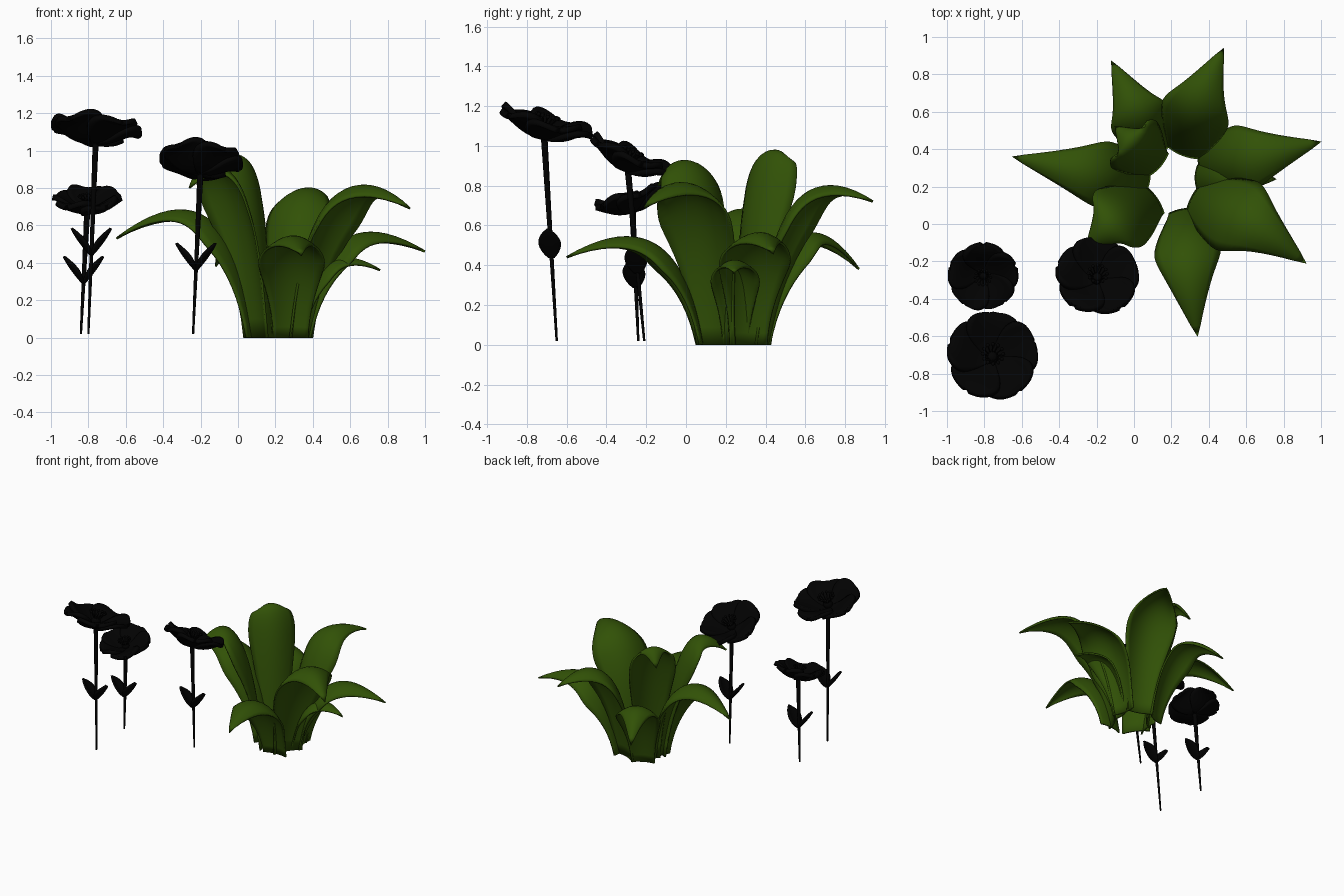
import bpy, bmesh, math, random
from mathutils import Vector, Matrix

random.seed(4)
cube = bpy.data.objects.get("Cube")
if cube:
    bpy.data.objects.remove(cube)


def material(name, rgb):
    m = bpy.data.materials.new(name)
    m.use_nodes = True
    m.diffuse_color = (*rgb, 1)
    bsdf = next(n for n in m.node_tree.nodes if n.type == 'BSDF_PRINCIPLED')
    bsdf.inputs["Base Color"].default_value = (*rgb, 1)
    return m


GREEN = material("leaf green", (0.031, 0.083, 0.002))
BLACK = material("flower black", (0.0005, 0.0005, 0.0005))


def bezier(p, t):
    s = 1 - t
    return p[0]*s**3 + p[1]*3*s*s*t + p[2]*3*s*t*t + p[3]*t**3


def tangent(p, t):
    s = 1 - t
    return ((p[1]-p[0])*s*s + (p[2]-p[1])*2*s*t + (p[3]-p[2])*t*t).normalized()


def finish(bm, name, mat, thickness=0):
    bmesh.ops.remove_doubles(bm, verts=bm.verts, dist=0.0004)
    bmesh.ops.recalc_face_normals(bm, faces=bm.faces)
    me = bpy.data.meshes.new(name)
    bm.to_mesh(me)
    bm.free()
    me.materials.append(mat)
    ob = bpy.data.objects.new(name, me)
    bpy.context.collection.objects.link(ob)
    bpy.context.view_layer.objects.active = ob
    ob.select_set(True)
    bpy.ops.object.shade_smooth_by_angle(angle=math.radians(50))
    ob.select_set(False)
    if thickness:
        mod = ob.modifiers.new("thickness", 'SOLIDIFY')
        mod.thickness = thickness
        mod.offset = 0


def blade(bm, path, side, width, shape, droop, rows=22, cols=10, matrix=None, ease=False):
    """Sweep a curved cross-section along a bezier path; positive droop lowers the edges."""
    grid = []
    for i in range(rows + 1):
        t = i / rows
        if ease:
            t = math.sin(t * math.pi / 2)
        c, tan = bezier(path, t), tangent(path, t)
        normal = tan.cross(side).normalized()
        w = width * shape(t)
        bow = droop * w * min(1, 0.4 + 1.5 * t)
        row = []
        for j in range(cols + 1):
            u = 2 * j / cols - 1
            co = c + side * (u * w / 2) - normal * (bow * u * u)
            if matrix:
                co = matrix @ co
            co.z = max(co.z, 0)
            row.append(bm.verts.new(co))
        grid.append(row)
    for a, b in zip(grid, grid[1:]):
        for j in range(cols):
            bm.faces.new((a[j], a[j+1], b[j+1], b[j]))


def leaf_shape(t):
    if t < 0.45:
        k = t / 0.45
        return 0.54 + 0.46 * k * k * (3 - 2 * k)
    return 1 - ((t - 0.45) / 0.55) ** 1.65


def petal_shape(t):
    if t < 0.6:
        return 0.2 + 0.8 * math.sin(t / 0.6 * math.pi / 2)
    return math.sqrt(max(0, 1 - ((t - 0.6) / 0.4) ** 2))


def oval(t):
    return math.sin(math.pi * (0.06 + 0.94 * t)) ** 0.8 if t < 1 else 0


# Big arching leaves: name, base, bend, tip, peak height, width
LEAVES = [
    ("front_leaf", (0.28, 0.08), (0.26, -0.17), (0.34, -0.60, 0.44), 0.54, 0.35),
    ("front_left_tall_leaf", (0.11, 0.15), (-0.09, 0.08), (-0.26, -0.14, 0.80), 0.92, 0.38),
    ("left_leaf", (0.08, 0.23), (-0.18, 0.25), (-0.65, 0.36, 0.53), 0.68, 0.35),
    ("back_left_tall_leaf", (0.13, 0.30), (0.03, 0.40), (-0.10, 0.52, 0.86), 0.97, 0.34),
    ("back_left_leaf", (0.12, 0.37), (0.03, 0.58), (-0.12, 0.87, 0.38), 0.56, 0.32),
    ("back_leaf", (0.26, 0.37), (0.29, 0.58), (0.48, 0.94, 0.72), 0.79, 0.37),
    ("right_leaf", (0.35, 0.31), (0.58, 0.33), (1.0, 0.44, 0.46), 0.56, 0.36),
    ("right_small_leaf", (0.33, 0.25), (0.50, 0.25), (0.76, 0.24, 0.36), 0.42, 0.24),
    ("front_right_leaf", (0.32, 0.16), (0.56, 0.09), (0.92, -0.21, 0.69), 0.81, 0.42),
]
for name, base, bend, tip, peak, width in LEAVES:
    p0, p3 = Vector((*base, 0)), Vector(tip)
    out = Vector((p3.x - p0.x, p3.y - p0.y, 0)).normalized()
    z1 = peak * 0.83
    p1 = p0 + out * 0.07 + Vector((0, 0, z1))
    z2 = (peak - 0.189 * z1 - 0.343 * p3.z) / 0.441
    p2 = Vector((*bend, z2))
    bm = bmesh.new()
    blade(bm, (p0, p1, p2, p3), Vector((-out.y, out.x, 0)), width, leaf_shape, 0.24)
    finish(bm, name, GREEN, 0.012)


def stem(bm, a, b):
    axis = b - a
    m = Matrix.Translation((a + b) / 2) @ axis.to_track_quat('Z', 'Y').to_matrix().to_4x4()
    bmesh.ops.create_cone(bm, cap_ends=True, segments=10, radius1=0.006, radius2=0.017,
                          depth=axis.length, matrix=m)


# Flowers: name, stem foot, head centre, facing, radius, leaf height
FLOWERS = [
    ("tall_flower", (-0.80, -0.65, 0.02), (-0.76, -0.715, 1.075), (0.08, 0.27, 1), 0.238, 0.44),
    ("short_flower", (-0.84, -0.24, 0.02), (-0.805, -0.27, 0.70), (-0.05, -0.28, 1), 0.182, 0.29),
    ("middle_flower", (-0.24, -0.21, 0.02), (-0.20, -0.295, 0.91), (0.10, 0.46, 1), 0.218, 0.36),
]
UP = Vector((0, 0, 1))
for name, foot, head, facing, R, leaf_z in FLOWERS:
    foot, head = Vector(foot), Vector(head)
    turn = UP.rotation_difference(Vector(facing)).to_matrix().to_4x4()
    frame = Matrix.Translation(head) @ turn

    # Tapered stem
    bm = bmesh.new()
    stem(bm, foot, head)
    finish(bm, name + "_stem", BLACK)

    # Pair of small stem leaves
    node = foot.lerp(head, (leaf_z - foot.z) / (head.z - foot.z))
    bm = bmesh.new()
    for sx in (-1, 1):
        path = [node + Vector((sx * x, -y, z)) for x, y, z in
                ((0, 0, 0), (0.04, 0.01, 0.045), (0.075, 0.015, 0.09), (0.105, 0.02, 0.145))]
        side = Vector((0.2, sx, 0)).normalized()
        blade(bm, path, side, 0.11, oval, -0.15, 12, 6)
    finish(bm, name + "_stem_leaves", BLACK, 0.014)

    # Five broad overlapping petals forming a shallow bowl
    bm = bmesh.new()
    for k in range(5):
        spin = Matrix.Rotation(math.tau * k / 5 + 0.3, 4, 'Z')
        lift = random.uniform(0.14, 0.24)
        path = [Vector((R * r, 0, R * z)) for r, z in
                ((0.02, -0.12), (0.4, -0.14), (0.75, lift + 0.12), (1, lift))]
        side = Vector((0, 1, 0.12)).normalized()
        blade(bm, path, side, R * 1.2, petal_shape, -0.1, 16, 10, frame @ spin, True)
    finish(bm, name + "_petals", BLACK, 0.028)

    # Centre dome with a ring of stamens
    bm = bmesh.new()
    dome = frame @ Matrix.Translation((0, 0, 0.01))
    bmesh.ops.create_uvsphere(bm, u_segments=12, v_segments=8, radius=R * 0.15, matrix=dome)
    for k in range(12):
        ring = Matrix.Rotation(math.tau * k / 12, 4, 'Z')
        lean = Matrix.Rotation(math.radians(35), 4, 'Y')
        rod = frame @ ring @ lean @ Matrix.Translation((0, 0, R * 0.2))
        bmesh.ops.create_cone(bm, cap_ends=True, segments=5, radius1=0.004, radius2=0.004,
                              depth=R * 0.4, matrix=rod)
        bead = frame @ ring @ lean @ Matrix.Translation((0, 0, R * 0.4))
        bmesh.ops.create_icosphere(bm, subdivisions=1, radius=R * 0.05, matrix=bead)
    finish(bm, name + "_centre", BLACK)
